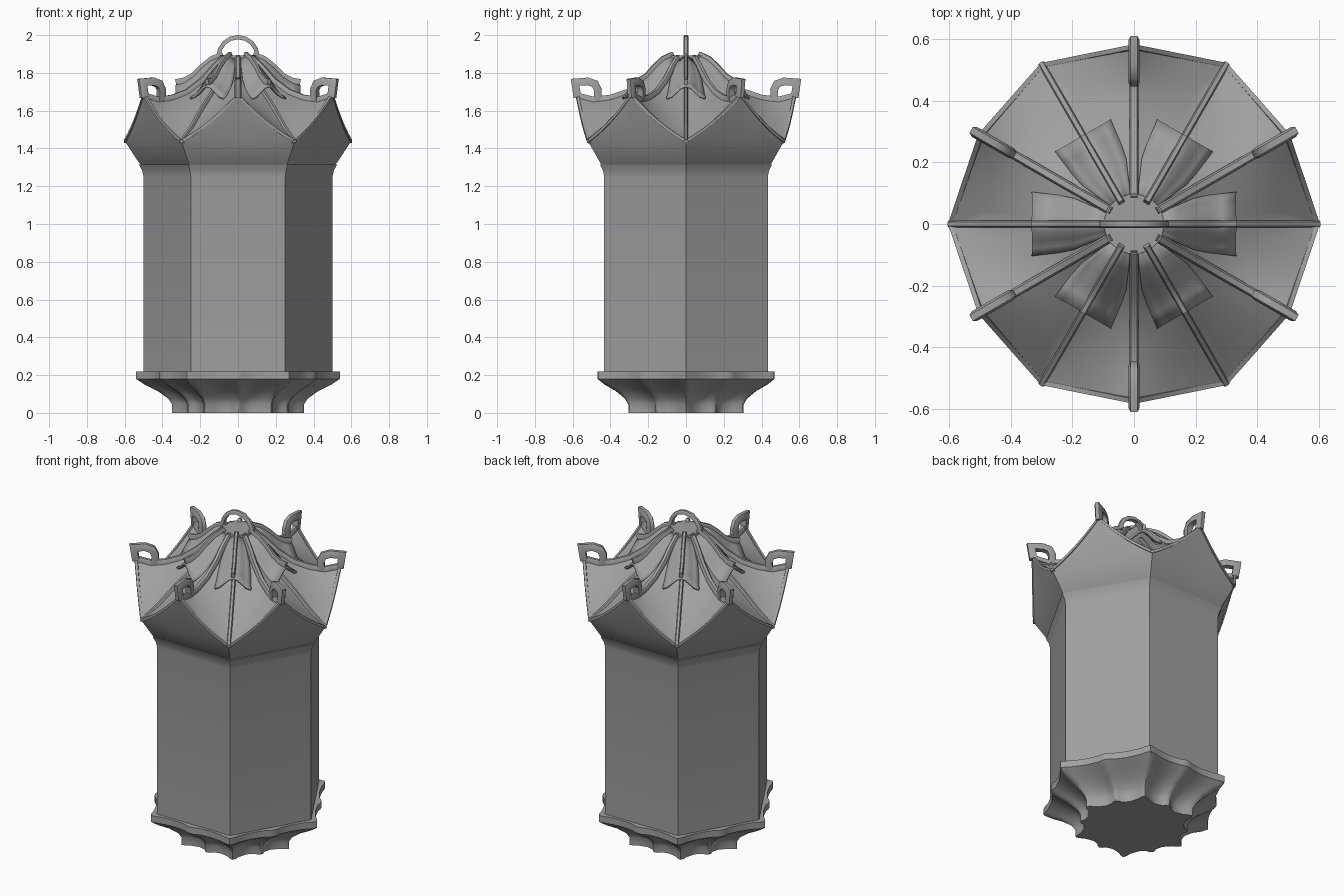
import bpy, bmesh, math
from mathutils import Vector, Matrix

if "Cube" in bpy.data.objects:
    bpy.data.objects.remove(bpy.data.objects["Cube"])

grey = bpy.data.materials.new("plain_grey")
grey.use_nodes = True
GREY = (0.35, 0.35, 0.35, 1)
grey.diffuse_color = GREY
grey.node_tree.nodes["Principled BSDF"].inputs["Base Color"].default_value = GREY

COS30 = math.cos(math.pi / 6)


def polar(r, deg, z):
    a = math.radians(deg)
    return Vector((r * math.cos(a), r * math.sin(a), z))


def finish(bm, name, angle=35):
    bmesh.ops.remove_doubles(bm, verts=bm.verts, dist=0.0005)
    bmesh.ops.recalc_face_normals(bm, faces=bm.faces)
    mesh = bpy.data.meshes.new(name)
    bm.to_mesh(mesh)
    bm.free()
    mesh.materials.append(grey)
    ob = bpy.data.objects.new(name, mesh)
    bpy.context.collection.objects.link(ob)
    bpy.ops.object.select_all(action='DESELECT')
    bpy.context.view_layer.objects.active = ob
    ob.select_set(True)
    bpy.ops.object.shade_smooth_by_angle(angle=math.radians(angle))
    return ob


def grid(bm, rows, closed=False):
    """Skin a list of point rows; returns the vertex rows."""
    vs = [[bm.verts.new(p) for p in row] for row in rows]
    n = len(vs[0])
    for a, b in zip(vs, vs[1:]):
        for i in range(n if closed else n - 1):
            j = (i + 1) % n
            bm.faces.new((a[i], a[j], b[j], b[i]))
    return vs


def lathe(name, profile, ring, angle=35):
    """Loft closed rings given by ring(radius, z) and cap both ends."""
    bm = bmesh.new()
    vs = grid(bm, [ring(r, z) for r, z in profile], True)
    bm.faces.new(vs[0])
    bm.faces.new(vs[-1])
    return finish(bm, name, angle)


def strap(name, path, deg, width, thick):
    """Sweep a softened bar along an (r, z) path in the plane at angle deg."""
    bm = bmesh.new()
    pts = [Vector(p) for p in path]
    w, t = width / 2, thick / 2
    section = [(-w, -t), (w, -t), (w, t * .4), (w * .6, t), (-w * .6, t), (-w, t * .4)]
    rows = []
    for i, p in enumerate(pts):
        d1 = (p - pts[i - 1]).normalized() if i else None
        d2 = (pts[i + 1] - p).normalized() if i < len(pts) - 1 else None
        d = ((d1 or d2) + (d2 or d1)).normalized()
        nrm = Vector((-d.y, d.x)) / max(0.6, d.dot(d1 or d2))
        rows.append([(p.x + nrm.x * v, u, p.y + nrm.y * v) for u, v in section])
    vs = grid(bm, rows, True)
    bm.faces.new(vs[0])
    bm.faces.new(vs[-1])
    bm.transform(Matrix.Rotation(math.radians(deg), 4, 'Z'))
    return finish(bm, name, 50)


def hexagon(r, z):
    return [polar(r, a, z) for a in range(0, 360, 60)]


# Fluted foot: hexagonal outline with a bead at each corner and side middle
def fluted(r, z):
    ring = []
    for i in range(12):
        for off, bead in ((-3, .018), (0, .024), (3, .018), (6, 0), (15, -.012), (24, 0)):
            a = i * 30 + off
            rel = (a + 30) % 60 - 30
            rad = r * COS30 / math.cos(math.radians(30 - abs(rel)))
            ring.append(polar(rad + bead * (.6 if z > .17 else 1), a, z))
    return ring


lathe("foot", [(.325, 0), (.325, .045), (.345, .075), (.4, .115), (.47, .15),
               (.525, .18), (.525, .22)], fluted, 40)

# Six-sided body
lathe("body", [(.5, .21), (.5, 1.25), (.508, 1.285), (.525, 1.315)], hexagon, 25)

# Crown: flared skirt, pointed walls and folded roof, one half panel at a time
VALLEY = [(.5, 1.50), (.4, 1.59), (.32, 1.655), (.22, 1.73), (.14, 1.83), (.08, 1.885)]
RIDGE = [(.49, 1.655), (.4, 1.665), (.31, 1.695), (.22, 1.755), (.14, 1.835), (.08, 1.885)]
STEPS = 6


def rim(corner, mid, t):
    p = polar(.6, corner, 1.44).lerp(polar(.58, mid, 1.685), t)
    p.z -= .02 * math.sin(math.pi * t)
    return p


bm = bmesh.new()
for corner in range(0, 360, 60):
    for mid in (corner - 30, corner + 30):
        ts = [i / STEPS for i in range(STEPS + 1)]
        rows = []
        for r, z in ((.505, 1.305), (.525, 1.325), (.6, 1.44)):
            a, b = polar(r, corner, z), polar(r * COS30, mid, z)
            rows.append([a.lerp(b, t) for t in ts])
        rows.append([rim(corner, mid, t) for t in ts])
        for v, k in zip(VALLEY, RIDGE):
            a, b = polar(v[0], corner, v[1]), polar(k[0], mid, k[1])
            rows.append([a.lerp(b, t) for t in ts])
        grid(bm, rows)
bmesh.ops.remove_doubles(bm, verts=bm.verts, dist=0.0005)
bmesh.ops.dissolve_degenerate(bm, dist=0.0005, edges=bm.edges)
finish(bm, "crown", 30)

# Rolled lip along the pointed rim
bm = bmesh.new()
for corner in range(0, 360, 60):
    for mid in (corner - 30, corner + 30):
        rows = []
        for i in range(STEPS + 1):
            p = rim(corner, mid, i / STEPS)
            out = Vector((p.x, p.y, 0)).normalized()
            rows.append([p + out * u + Vector((0, 0, v)) for u, v in
                         ((.003, -.012), (.003, .006), (-.012, .008), (-.016, -.008))])
        grid(bm, rows, True)
finish(bm, "rim_lip", 60)

# Arched hoods over the valleys: (distance, half width, crest, edge height)
HOOD = [(.08, .035, 1.89, 1.875), (.14, .06, 1.865, 1.82), (.19, .082, 1.825, 1.765),
        (.24, .092, 1.775, 1.71), (.285, .097, 1.745, 1.68), (.33, .102, 1.73, 1.665)]
for deg in range(0, 360, 60):
    bm = bmesh.new()
    rows = []
    for r, w, top, edge in HOOD:
        row = []
        for i in range(9):
            s = i / 4 - 1
            row.append((r, s * w, edge + (top - edge) * (.5 + .5 * math.cos(math.pi * s))))
        rows.append(row)
    grid(bm, rows)
    bm.transform(Matrix.Rotation(math.radians(deg), 4, 'Z'))
    hood = finish(bm, "hood", 40)
    solid = hood.modifiers.new("thickness", 'SOLIDIFY')
    solid.thickness = .012
    solid.offset = 0

    # Thin ribs on the hood crest and down the valley
    strap("hood_rib", [(r, top + .008) for r, w, top, e in HOOD[:4]]
          + [(.285, 1.76), (.33, 1.752)], deg, .022, .03)
    strap("valley_rib", [(.22, 1.735), (.32, 1.66), (.4, 1.595), (.5, 1.505), (.598, 1.437)],
          deg, .022, .024)

    # Ridge rib ending in a looped hook
    strap("ridge_rib", [(.08, 1.885), (.14, 1.838), (.22, 1.76), (.31, 1.70), (.4, 1.67),
                        (.49, 1.66), (.57, 1.68)], deg + 30, .03, .028)
    strap("hook", [(.468, 1.65), (.466, 1.71), (.482, 1.742), (.52, 1.755), (.587, 1.75),
                   (.575, 1.67)], deg + 30, .036, .04)

# Flat cap and carrying loop
lathe("cap", [(.1, 1.865), (.1, 1.892)], lambda r, z: [polar(r, a, z) for a in range(0, 360, 30)])
loop = [(.103 * math.cos(math.pi * i / 8), 1.886 + .103 * math.sin(math.pi * i / 8))
        for i in range(9)]
strap("carrying_loop", loop[::-1], 0, .026, .022)
